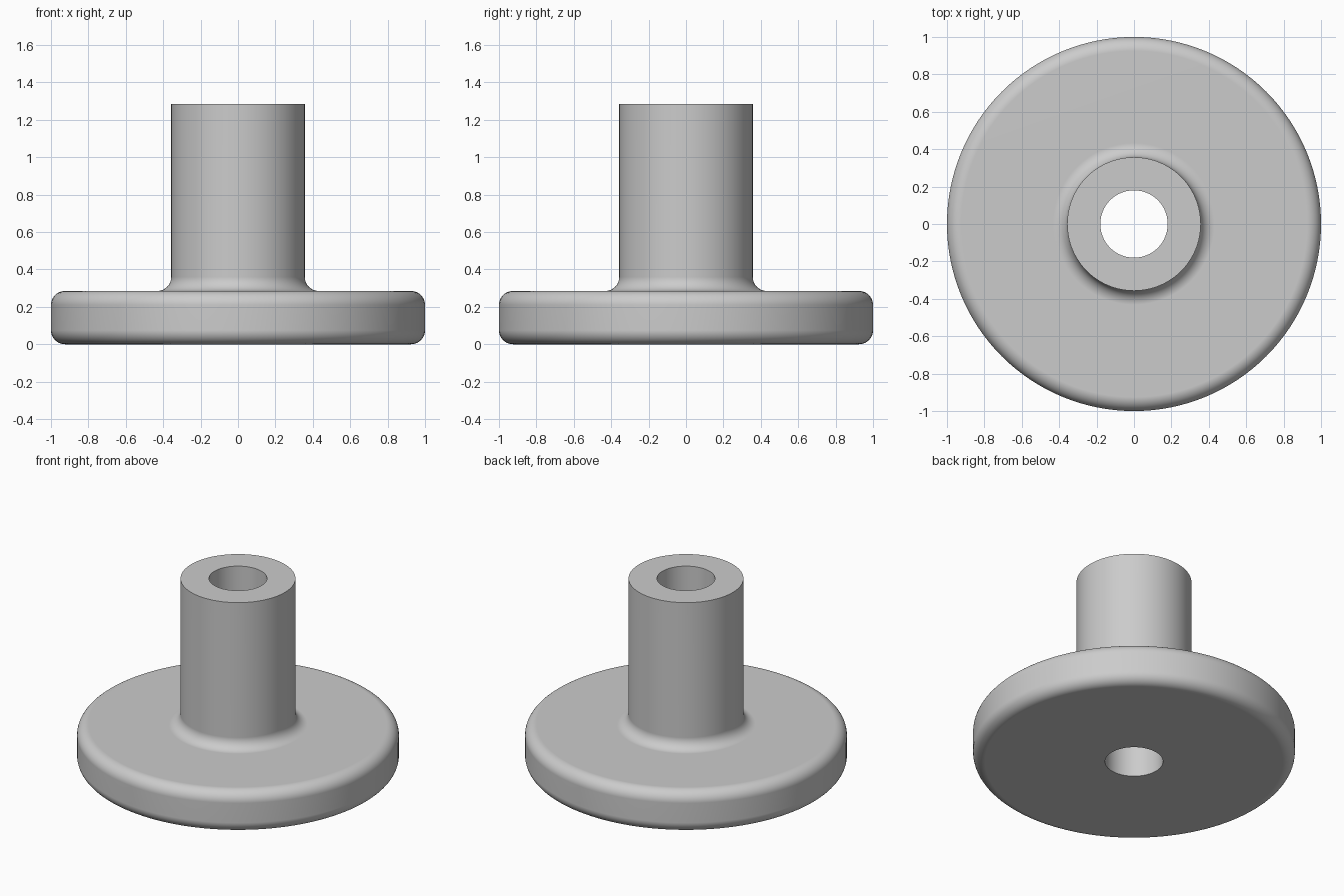
import bpy
import bmesh
from math import cos, sin, pi, radians
from mathutils import Vector

cube = bpy.data.objects.get("Cube")
if cube:
    bpy.data.objects.remove(cube, do_unlink=True)

# Main dimensions
FLANGE_R, FLANGE_H = 1.0, 0.285
SHAFT_R, BORE_R, TOP = 0.357, 0.18, 1.285
FILLET = 0.075
SEGMENTS, ARC_STEPS = 128, 10


def arc(x, z, start, end):
    """Quarter-round profile points about a centre, angles in degrees."""
    angles = [radians(start + (end - start) * i / ARC_STEPS) for i in range(ARC_STEPS + 1)]
    return [(x + FILLET * cos(a), z + FILLET * sin(a)) for a in angles]


def lathe(name, profile):
    """Revolve a closed (radius, height) profile around the z axis."""
    bm = bmesh.new()
    verts = [bm.verts.new((r, 0, z)) for r, z in profile]
    edges = [bm.edges.new((v, verts[(i + 1) % len(verts)])) for i, v in enumerate(verts)]
    bmesh.ops.spin(bm, geom=verts + edges, cent=Vector(), axis=(0, 0, 1),
                   angle=2 * pi, steps=SEGMENTS)
    bmesh.ops.remove_doubles(bm, verts=bm.verts, dist=0.0001)
    bmesh.ops.recalc_face_normals(bm, faces=bm.faces)
    mesh = bpy.data.meshes.new(name)
    bm.to_mesh(mesh)
    bm.free()
    obj = bpy.data.objects.new(name, mesh)
    bpy.context.collection.objects.link(obj)
    return obj


# Plain grey material
grey = bpy.data.materials.new("light_grey")
grey.use_nodes = True
colour = (0.6, 0.6, 0.6, 1)
grey.diffuse_color = colour
grey.node_tree.nodes["Principled BSDF"].inputs["Base Color"].default_value = colour

# Rounded flange, filleted shaft and through bore in one profile
rim = FLANGE_R - FILLET
profile = [(BORE_R, 0)]
profile += arc(rim, FILLET, -90, 0)
profile += arc(rim, FLANGE_H - FILLET, 0, 90)
profile += arc(SHAFT_R + FILLET, FLANGE_H + FILLET, 270, 180)
profile += [(SHAFT_R, TOP), (BORE_R, TOP)]
bushing = lathe("flanged_bushing", profile)
bushing.data.materials.append(grey)

# Smooth curves, crisp rims and flat faces
bpy.ops.object.select_all(action='DESELECT')
bushing.select_set(True)
bpy.context.view_layer.objects.active = bushing
bpy.ops.object.shade_smooth_by_angle(angle=radians(30))
weighted = bushing.modifiers.new("flat_face_normals", 'WEIGHTED_NORMAL')
weighted.keep_sharp = True
